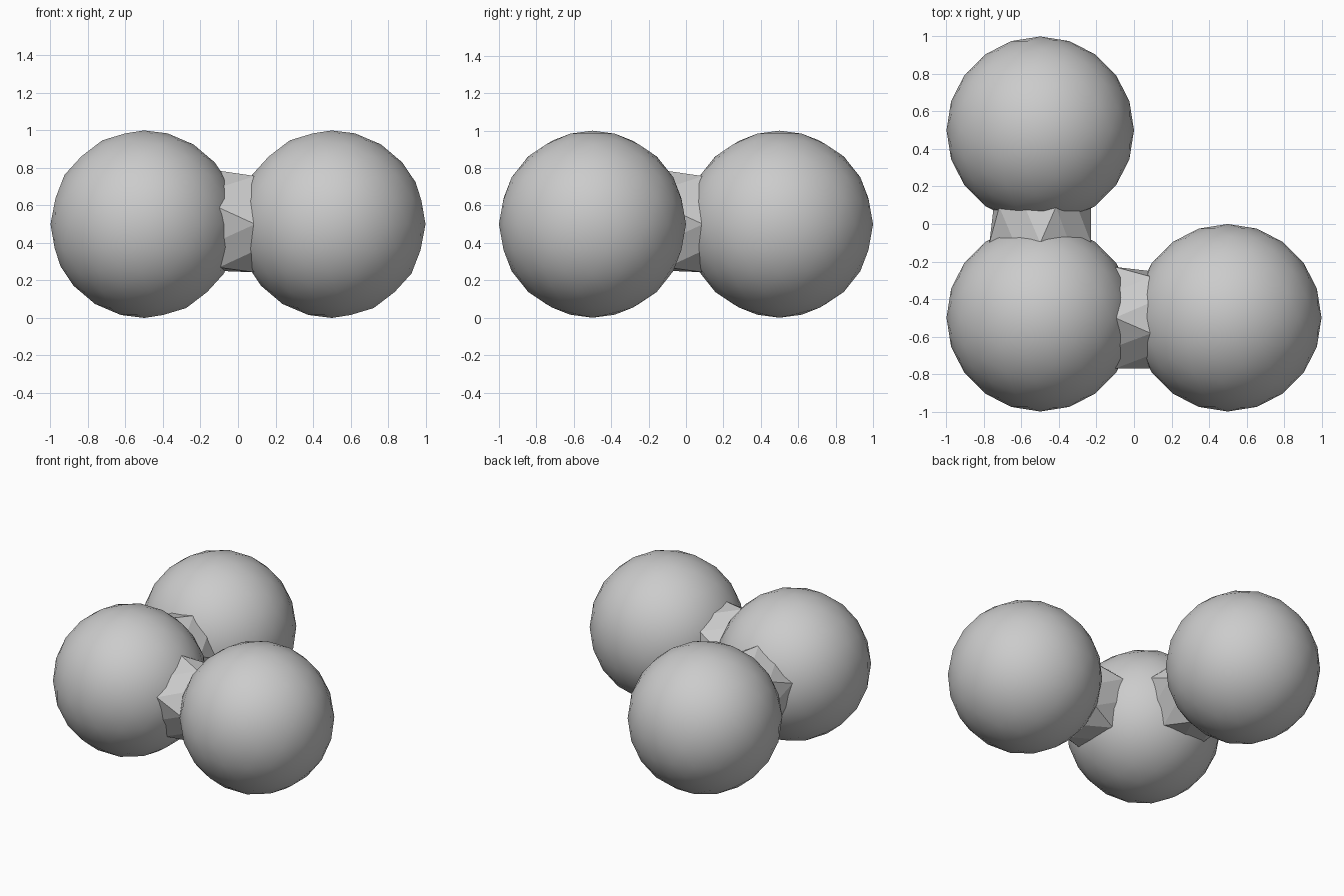
import bpy, bmesh, math
from mathutils import Vector, Matrix

cube = bpy.data.objects.get("Cube")
if cube:
    bpy.data.objects.remove(cube)

# One plain grey for everything
grey = bpy.data.materials.new("plain_grey")
grey.use_nodes = True
colour = (0.6, 0.6, 0.6, 1)
grey.diffuse_color = colour
grey.node_tree.nodes["Principled BSDF"].inputs["Base Color"].default_value = colour


def add_object(name, bm, location, smooth):
    mesh = bpy.data.meshes.new(name)
    bmesh.ops.recalc_face_normals(bm, faces=bm.faces)
    for f in bm.faces:
        f.smooth = smooth
    bm.to_mesh(mesh)
    bm.free()
    mesh.materials.append(grey)
    ob = bpy.data.objects.new(name, mesh)
    ob.location = location
    bpy.context.collection.objects.link(ob)
    return ob


def ball(name, x, y):
    bm = bmesh.new()
    bmesh.ops.create_icosphere(bm, subdivisions=3, radius=0.5)
    add_object(name, bm, (x, y, 0.5), True)


def neck(name, x, y, rotation):
    # Faceted collar along local x: two offset rings joined by a zigzag of triangles
    n = 10
    bm = bmesh.new()
    rings = []
    for pos, radii, turn in ((-0.07, (0.285, 0.25), 0.0), (0.07, (0.27, 0.25), 0.5)):
        ring = []
        for i in range(n):
            a = 2 * math.pi * (i + turn) / n + math.pi / 2
            r = radii[i % 2]
            # Wide points sit further from the middle, on the ball surface
            reach = 0.5 - math.sqrt(0.25 - r * r) + 0.012
            ring.append(bm.verts.new((math.copysign(reach, pos),
                                      r * math.cos(a), r * math.sin(a))))
        rings.append(ring)
    a, b = rings
    for i in range(n):
        j = (i + 1) % n
        bm.faces.new((a[i], a[j], b[i]))
        bm.faces.new((a[j], b[j], b[i]))
    bm.transform(Matrix.Rotation(rotation, 4, 'Z'))
    add_object(name, bm, (x, y, 0.5), False)


# Three equal balls in an L, joined by two necks
ball("corner_ball", -0.5, -0.5)
ball("left_ball", 0.5, -0.5)
ball("back_ball", -0.5, 0.5)
neck("left_neck", 0, -0.5, 0)
neck("back_neck", -0.5, 0, math.pi / 2)
